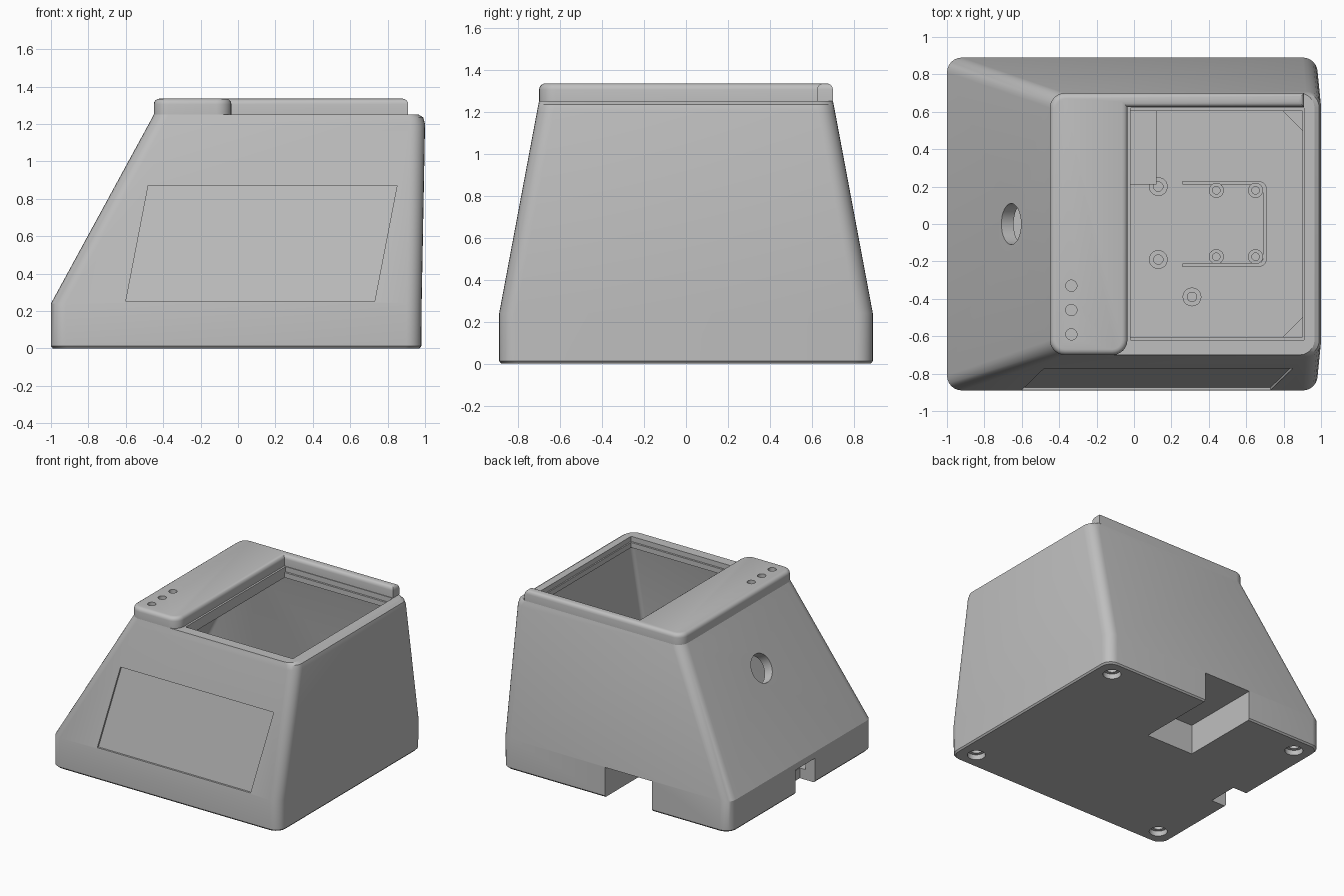
import bpy, bmesh, math
from mathutils import Matrix, Vector

cube = bpy.data.objects.get("Cube")
if cube:
    bpy.data.objects.remove(cube, do_unlink=True)

grey = bpy.data.materials.new("light_grey")
grey.use_nodes = True
COLOUR = (0.52, 0.52, 0.52, 1)
grey.diffuse_color = COLOUR
grey.node_tree.nodes["Principled BSDF"].inputs["Base Color"].default_value = COLOUR


def finish(name, bm):
    bmesh.ops.recalc_face_normals(bm, faces=bm.faces)
    mesh = bpy.data.meshes.new(name)
    bm.to_mesh(mesh)
    bm.free()
    mesh.materials.append(grey)
    obj = bpy.data.objects.new(name, mesh)
    bpy.context.collection.objects.link(obj)
    return obj


def loft(name, rings, r, seg=6):
    """Stack of rounded rectangles given as (x0, x1, half_y, z)."""
    bm = bmesh.new()
    loops = []
    for x0, x1, hy, z in rings:
        corners = [(x1 - r, hy - r), (x0 + r, hy - r), (x0 + r, r - hy), (x1 - r, r - hy)]
        loop = []
        for k, (cx, cy) in enumerate(corners):
            for i in range(seg + 1):
                a = math.pi / 2 * (k + i / seg)
                loop.append(bm.verts.new((cx + r * math.cos(a), cy + r * math.sin(a), z)))
        loops.append(loop)
    for a, b in zip(loops, loops[1:]):
        for i in range(len(a)):
            j = (i + 1) % len(a)
            bm.faces.new((a[i], a[j], b[j], b[i]))
    bm.faces.new(loops[0])
    bm.faces.new(loops[-1])
    return finish(name, bm)


def prism(name, points, direction):
    bm = bmesh.new()
    base = [bm.verts.new(p) for p in points]
    far = [bm.verts.new(Vector(p) + Vector(direction)) for p in points]
    bm.faces.new(base)
    bm.faces.new(far)
    for i in range(len(base)):
        j = (i + 1) % len(base)
        bm.faces.new((base[i], base[j], far[j], far[i]))
    return finish(name, bm)


def box(name, x, y, z):
    pts = [(x[0], y[0], z[0]), (x[1], y[0], z[0]), (x[1], y[1], z[0]), (x[0], y[1], z[0])]
    return prism(name, pts, (0, 0, z[1] - z[0]))


def cylinder(name, centre, r, depth, tilt=0):
    bm = bmesh.new()
    m = Matrix.Translation(centre) @ Matrix.Rotation(tilt, 4, "Y")
    bmesh.ops.create_cone(bm, cap_ends=True, segments=32, radius1=r, radius2=r, depth=depth, matrix=m)
    return finish(name, bm)


def boolean(target, tool, op="DIFFERENCE", keep=False):
    mod = target.modifiers.new("cut", "BOOLEAN")
    mod.operation, mod.object, mod.solver = op, tool, "EXACT"
    bpy.context.view_layer.objects.active = target
    bpy.ops.object.modifier_apply(modifier=mod.name)
    if not keep:
        bpy.data.objects.remove(tool, do_unlink=True)


def smooth(obj):
    bpy.ops.object.select_all(action="DESELECT")
    obj.select_set(True)
    bpy.context.view_layer.objects.active = obj
    bpy.ops.object.shade_smooth_by_angle(angle=math.radians(28))


# Housing: tapered shell with a rounded right rim
housing = loft("housing", [(-0.99, 0.97, 0.88, 0), (-1, 0.98, 0.89, 0.012), (-1, 0.982, 0.89, 0.24),
                           (-0.477, 1, 0.71, 1.2), (-0.458, 0.99, 0.703, 1.235),
                           (-0.45, 0.965, 0.70, 1.25)], 0.08)
boolean(housing, loft("cavity", [(-0.92, 0.9, 0.81, 0.08), (-0.92, 0.9, 0.81, 0.25),
                                 (-0.4, 0.92, 0.64, 1.17)], 0.03))
boolean(housing, box("top_opening", (-0.02, 0.9), (-0.605, 0.605), (1.1, 1.4)))
boolean(housing, box("lid_ledge", (-0.02, 0.91), (-0.62, 0.62), (1.21, 1.4)))

# Inner block above the cable bay, and corner blocks above the feet
boolean(housing, box("bay_block", (-0.38, 0.12), (0.21, 0.85), (0.05, 0.28)), "UNION")
for sx in (1, -1):
    for sy in (1, -1):
        tri = [(-0.01 + sx * (x + 0.01), sy * y, 0.05) for x, y in ((0.92, 0.48), (0.92, 0.83), (0.57, 0.83))]
        boolean(housing, prism("corner_block", tri, (0, 0, 0.11)), "UNION")

# Cable bay at the back and cable notch at the side
boolean(housing, box("back_bay", (-0.33, 0.08), (0.25, 1), (-0.1, 0.235)))
boolean(housing, box("side_notch", (-1.1, -0.87), (-0.17, 0.07), (-0.1, 0.19)))

# Stepped foot pockets
for sx in (1, -1):
    for sy in (1, -1):
        for r, depth in ((0.065, 0.08), (0.04, 0.2)):
            boolean(housing, cylinder("foot_pocket", (-0.01 + sx * 0.85, sy * 0.755, 0), r, depth))

# Round port through the sloping side
boolean(housing, cylinder("port", (-0.655, 0, 0.87), 0.11, 0.4, -1.072))

# Shallow slanted panel on the front, parallel to the front face
face_y = lambda z: -0.89 + 0.1875 * (z - 0.24)
outline = [(-0.60, 0.25), (0.73, 0.25), (0.85, 0.87), (-0.48, 0.87)]
boolean(housing, prism("front_panel", [(x, face_y(z) + 0.015, z) for x, z in outline], (0, -0.2, 0)))

# Raised deck with a rim running along the back
deck = prism("deck_and_back_rim", [(-0.45, -0.7, 1.248), (-0.035, -0.7, 1.248), (-0.035, 0.625, 1.248),
                                   (0.91, 0.625, 1.248), (0.91, 0.7, 1.248), (-0.45, 0.7, 1.248)],
             (0, 0, 0.087))
bm = bmesh.new()
bm.from_mesh(deck.data)
upright = [e for e in bm.edges if abs(e.verts[0].co.z - e.verts[1].co.z) > 0.05
           and e.verts[0].co.x < 0 and abs(e.verts[0].co.y) > 0.65]
bmesh.ops.bevel(bm, geom=upright, offset=0.08, segments=6, affect="EDGES", profile=0.5)
top = [e for e in bm.edges if all(v.co.z > 1.33 for v in e.verts)]
bmesh.ops.bevel(bm, geom=top, offset=0.03, segments=4, affect="EDGES", profile=0.5)
bm.to_mesh(deck.data)
bm.free()

# Indicator holes
for y in (-0.33, -0.46, -0.59):
    hole = cylinder("indicator_hole", (-0.335, y, 1.25), 0.03, 0.3)
    boolean(deck, hole, keep=True)
    boolean(housing, hole)
smooth(housing)
smooth(deck)

# Screw bosses on the floor
bosses = [(0.13, 0.2, 0.05), (0.13, -0.19, 0.05), (0.31, -0.39, 0.05)]
bosses += [(x, y, 0.04) for x in (0.44, 0.65) for y in (-0.175, 0.18)]
for x, y, r in bosses:
    boss = cylinder("screw_boss", (x, y, 0.11), r, 0.08)
    boolean(boss, cylinder("screw_hole", (x, y, 0.14), r * 0.5, 0.1))
    smooth(boss)

# Low U-shaped board fence on the floor
fence = loft("board_fence", [(0.2, 0.71, 0.23, 0.07), (0.2, 0.71, 0.23, 0.14)], 0.045)
boolean(fence, loft("fence_inside", [(0.1, 0.69, 0.21, 0), (0.1, 0.69, 0.21, 0.3)], 0.03))
boolean(fence, box("fence_end", (0.1, 0.26), (-0.3, 0.3), (0, 0.3)))
smooth(fence)
